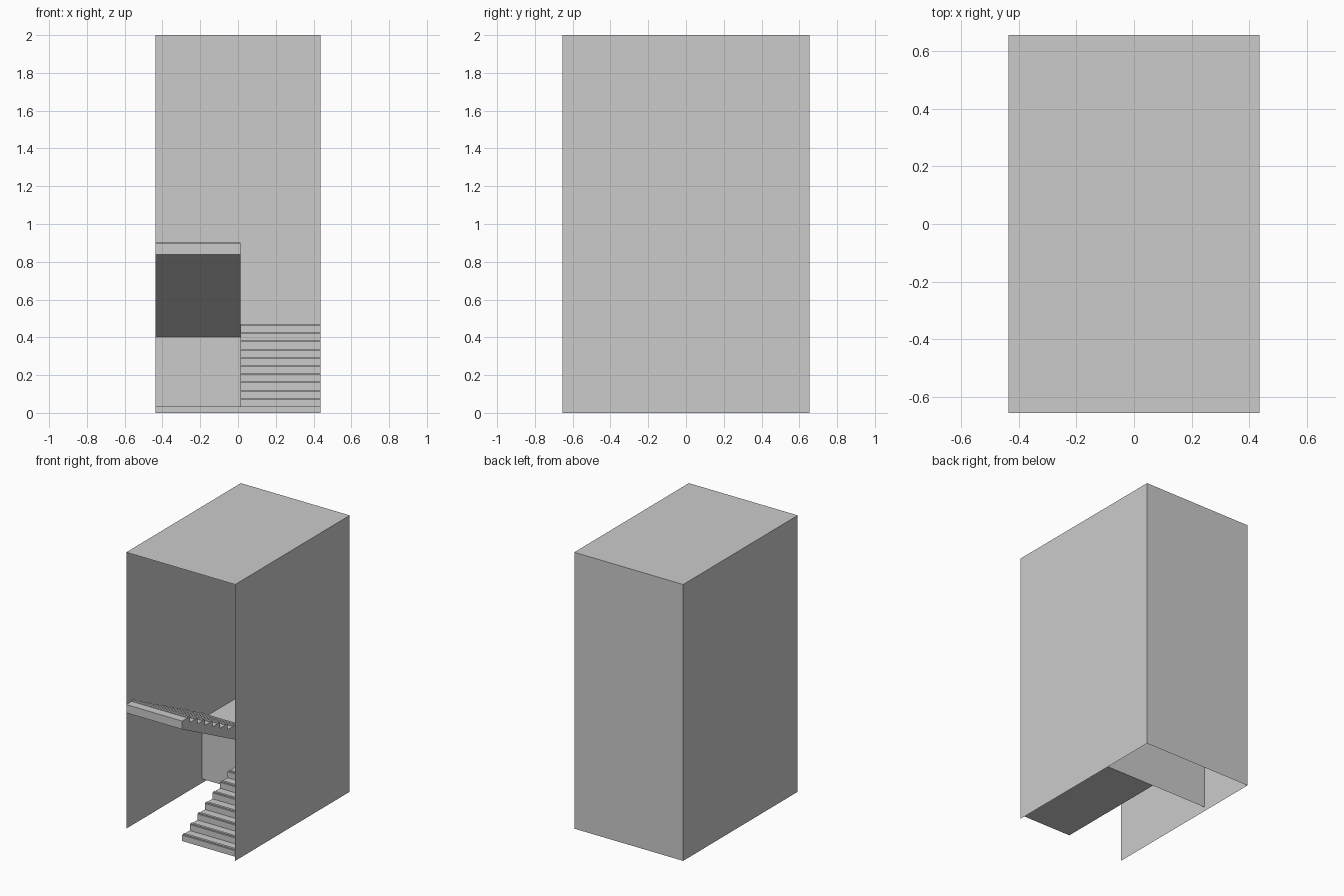
import bpy, bmesh

if "Cube" in bpy.data.objects:
    bpy.data.objects.remove(bpy.data.objects["Cube"])

W, D, H = 0.436, 0.655, 2.0          # half width, half depth, height
SPLIT, BACK = 0.012, 0.21            # flight divide in x, landing edge in y
BASE, N = 0.03, 10                   # first step base, steps per flight
RUN = (BACK + D) / N
RISE = 0.0434
MID = BASE + N * RISE                # landing level
TOP = MID + N * RISE


def mesh_object(name, bm):
    me = bpy.data.meshes.new(name)
    bm.to_mesh(me)
    bm.free()
    ob = bpy.data.objects.new(name, me)
    bpy.context.collection.objects.link(ob)
    return ob


def sheets(name, quads):
    bm = bmesh.new()
    for q in quads:
        bm.faces.new([bm.verts.new(p) for p in q])
    bmesh.ops.remove_doubles(bm, verts=bm.verts, dist=1e-5)
    return mesh_object(name, bm)


def extrude_profile(name, profile, x0, x1):
    bm = bmesh.new()
    face = bm.faces.new([bm.verts.new((x0, y, z)) for y, z in profile])
    ext = bmesh.ops.extrude_face_region(bm, geom=[face], use_keep_orig=True)
    verts = [v for v in ext["geom"] if isinstance(v, bmesh.types.BMVert)]
    bmesh.ops.translate(bm, verts=verts, vec=(x1 - x0, 0, 0))
    bmesh.ops.recalc_face_normals(bm, faces=bm.faces)
    return mesh_object(name, bm)


def steps(y, z, dy):
    # stair profile with a thin raised tread strip near each lower edge
    pts = [(y, z)]
    for _ in range(N):
        z += RISE
        pts += [(y, z), (y + dy * 0.1, z), (y + dy * 0.1, z + 0.005),
                (y + dy * 0.3, z + 0.005), (y + dy * 0.3, z)]
        y += dy
        pts.append((y, z))
    return pts


# stairwell shell: sides, back and roof; open at front and bottom
sheets("stairwell_shell", [
    [(-W, -D, 0), (-W, -D, H), (-W, D, H), (-W, D, 0)],
    [(W, -D, 0), (W, D, 0), (W, D, H), (W, -D, H)],
    [(-W, D, 0), (-W, D, H), (W, D, H), (W, D, 0)],
    [(-W, -D, H), (W, -D, H), (W, D, H), (-W, D, H)],
])

# landing floor and the wall that carries it
sheets("landing", [
    [(-W, BACK, MID), (W, BACK, MID), (W, D, MID), (-W, D, MID)],
    [(-W, BACK, BASE), (W, BACK, BASE), (W, BACK, MID), (-W, BACK, MID)],
])

# lower flight: solid down to its flat base
extrude_profile("lower_flight", steps(-D, BASE, RUN) + [(BACK, BASE)], SPLIT, W)

# upper flight: sloped underside, climbing toward the front
extrude_profile("upper_flight",
                steps(BACK, MID, -RUN) + [(-D, TOP - 0.06), (BACK, MID - 0.062)],
                -W, SPLIT)
